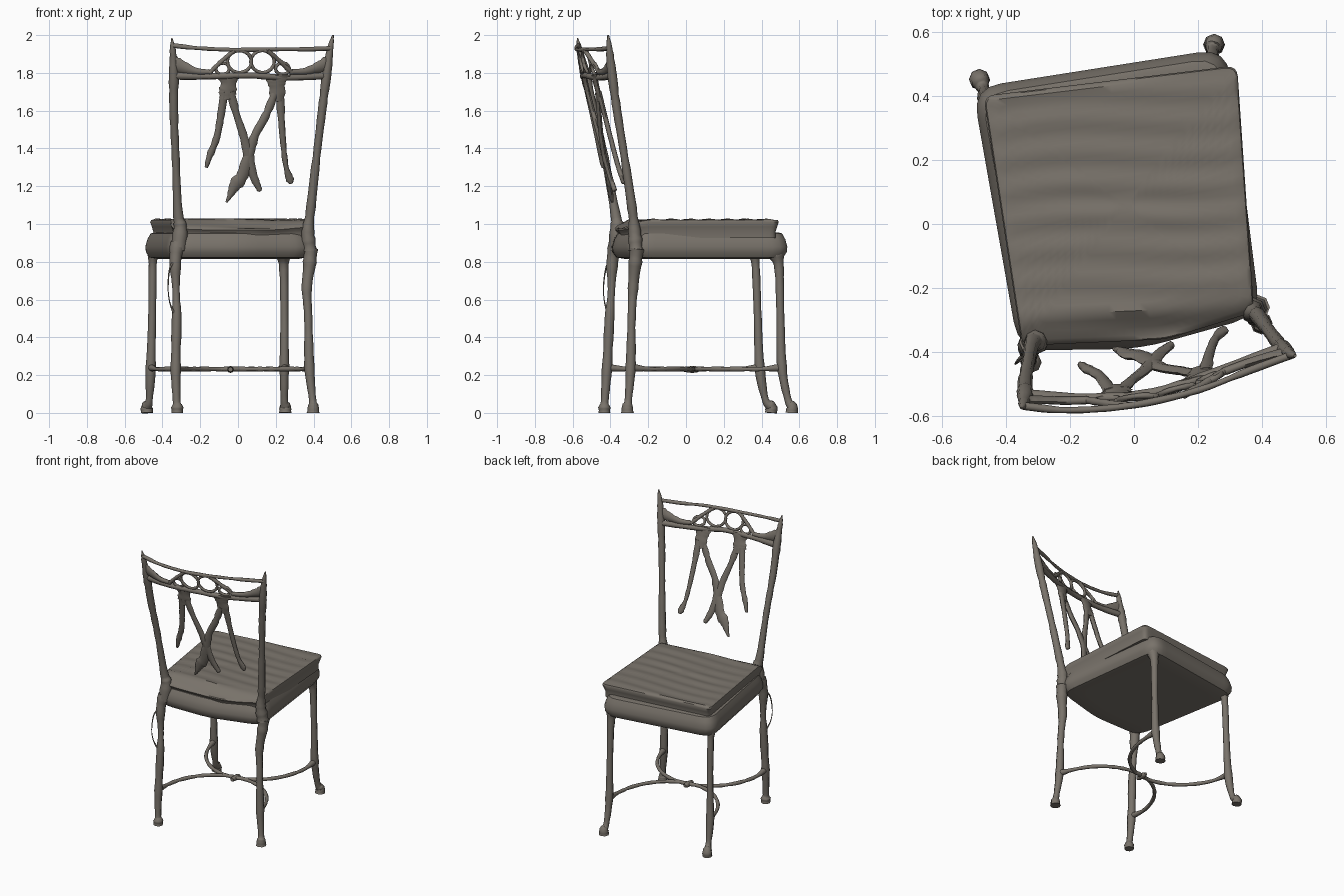
import bpy, bmesh, math, random
from mathutils import Vector

if "Cube" in bpy.data.objects:
    bpy.data.objects.remove(bpy.data.objects["Cube"])

random.seed(4)
METAL = bpy.data.materials.new("taupe")
METAL.diffuse_color = (0.19, 0.17, 0.145, 1)
METAL.use_nodes = True
METAL.node_tree.nodes["Principled BSDF"].inputs["Base Color"].default_value = METAL.diffuse_color


def make_object(name, bm, angle=40):
    bmesh.ops.recalc_face_normals(bm, faces=bm.faces)
    mesh = bpy.data.meshes.new(name)
    bm.to_mesh(mesh)
    bm.free()
    mesh.materials.append(METAL)
    ob = bpy.data.objects.new(name, mesh)
    bpy.context.collection.objects.link(ob)
    bpy.ops.object.select_all(action='DESELECT')
    ob.select_set(True)
    bpy.context.view_layer.objects.active = ob
    bpy.ops.object.shade_smooth_by_angle(angle=math.radians(angle))
    return ob


def spline(pts, steps):
    """Catmull-Rom resampling of (x, y, z, radius) points."""
    v = [Vector(p) for p in pts]
    v = [v[0] * 2 - v[1]] + v + [v[-1] * 2 - v[-2]]
    out = []
    for i in range(1, len(v) - 2):
        a, b, c, d = v[i - 1:i + 3]
        for s in range(steps):
            t = s / steps
            out.append(0.5 * (2 * b + (c - a) * t + (2 * a - 5 * b + 4 * c - d) * t ** 2
                              + (3 * b - a - 3 * c + d) * t ** 3))
    return out + [v[-2]]


def tube(name, pts, ref=(0, 1, 0), thick=None, steps=5, sides=8, closed=False, rough=0.12):
    """Hand-forged bar; radius lies across ref, thick (if given) along ref."""
    path = pts if closed else spline(pts, steps)
    path = [Vector(p) for p in path]
    pos = [p.to_3d() for p in path]
    bm, rings, n = bmesh.new(), [], len(path)
    for i, p in enumerate(pos):
        if closed:
            tan = pos[(i + 1) % n] - pos[i - 1]
        else:
            tan = pos[min(i + 1, n - 1)] - pos[max(i - 1, 0)]
        side = tan.cross(Vector(ref)).normalized()
        nor = side.cross(tan).normalized()
        r = max(path[i][3], 0.002) * random.uniform(1 - rough, 1 + rough)
        t = min(r, thick) if thick else r
        rings.append([bm.verts.new(p + side * r * math.cos(a) + nor * t * math.sin(a))
                      for a in (2 * math.pi * k / sides for k in range(sides))])
    for i in range(n if closed else n - 1):
        a, b = rings[i], rings[(i + 1) % n]
        for k in range(sides):
            bm.faces.new((a[k], a[(k + 1) % sides], b[(k + 1) % sides], b[k]))
    if not closed:
        bm.faces.new(rings[0])
        bm.faces.new(rings[-1])
    return make_object(name, bm, 60)


def cushion(name, corners, round_r, layers, ripple=0.0, back_drop=0.0):
    """Rounded outline lofted through (inset, z) layers, then closed top and bottom."""
    c = [Vector(p) for p in corners]
    outline = []
    for i, p in enumerate(c):
        to_a, to_b = (c[i - 1] - p), (c[(i + 1) % len(c)] - p)
        a = p + to_a.normalized() * min(round_r, to_a.length * 0.45)
        b = p + to_b.normalized() * min(round_r, to_b.length * 0.45)
        outline += [a.lerp(p, t).lerp(p.lerp(b, t), t) for t in (0, .25, .5, .75, 1)]
        nxt = c[(i + 1) % len(c)]
        end = nxt - to_b.normalized() * min(round_r, to_b.length * 0.45)
        m = max(2, int((end - b).length / 0.03))
        outline += [b.lerp(end, k / m) for k in range(1, m)]
    mid = sum(outline, Vector((0, 0))) / len(outline)
    z1 = layers[-1][1]
    # rows of (scale, height, is_top)
    rows = [(s, layers[0][1], False) for s in (0.3, 0.7)]
    rows += [(1 - inset / 0.4, z, False) for inset, z in layers]
    rows += [(0.97 - layers[-1][0] / 0.4 - 0.06 * k, z1 + 0.004, True) for k in range(16)]
    bm, rings = bmesh.new(), []
    for s, z, is_top in rows:
        ring = []
        for p in outline:
            q = mid + (p - mid) * s
            along = q.y - 0.12 * q.x
            dz = ripple * math.sin(along * 2 * math.pi / 0.1 + 2 * math.sin(5 * q.x)) if is_top else 0
            if z > 0.95:
                dz -= back_drop * min(1, max(0, (-0.27 - along) / 0.08)) * (z - 0.92) / 0.1
            ring.append(bm.verts.new((q.x, q.y, z + dz)))
        rings.append(ring)
    n = len(outline)
    for a, b in zip(rings, rings[1:]):
        for k in range(n):
            bm.faces.new((a[k], a[(k + 1) % n], b[(k + 1) % n], b[k]))
    bm.faces.new(rings[0])
    bm.faces.new(rings[-1])
    return make_object(name, bm)


# Seat: lower padded base and upper cushion with soft ripples
cushion("seat_base", [(-0.505, 0.425), (0.29, 0.55), (0.395, -0.285), (0.02, -0.39), (-0.36, -0.395)], 0.09,
        [(0.06, 0.815), (0.02, 0.823), (0.003, 0.85), (0, 0.88), (0.01, 0.92), (0.025, 0.95)])
cushion("seat_cushion", [(-0.47, 0.40), (0.322, 0.495), (0.375, -0.275), (0.1, -0.36), (-0.35, -0.38)], 0.035,
        [(0.015, 0.925), (0.015, 0.96), (0.008, 0.985), (0, 1.01), (0.004, 1.02)], 0.004, 0.045)

# Legs: top, stretcher joint, ankle, flared foot
legs = {
    "front_leg_left": [(-0.45, 0.36, 0.85, .032), (-0.452, 0.37, 0.76, .021), (-0.455, 0.38, 0.5, .021),
                       (-0.462, 0.39, 0.24, .026), (-0.47, 0.42, 0.07, .019)],
    "front_leg_right": [(0.24, 0.475, 0.85, .045), (0.243, 0.493, 0.76, .024), (0.246, 0.5, 0.5, .021),
                        (0.245, 0.508, 0.24, .026), (0.245, 0.54, 0.07, .019)],
    "back_leg_left": [(-0.32, -0.37, 0.9, .04), (-0.332, -0.39, 0.8, .032), (-0.328, -0.395, 0.65, .02),
                      (-0.325, -0.405, 0.5, .024), (-0.33, -0.418, 0.24, .026), (-0.325, -0.43, 0.07, .02)],
    "back_leg_right": [(0.385, -0.26, 0.87, .038), (0.378, -0.27, 0.78, .034), (0.364, -0.28, 0.66, .028),
                       (0.372, -0.288, 0.5, .021), (0.378, -0.293, 0.24, .026), (0.395, -0.305, 0.07, .02)],
}
feet = {"front_leg_left": (-0.482, 0.45), "front_leg_right": (0.25, 0.56),
        "back_leg_left": (-0.322, -0.432), "back_leg_right": (0.398, -0.31)}
for name, pts in legs.items():
    fx, fy = feet[name]
    tube(name, pts + [(fx, fy, 0.035, .03), (fx, fy, 0.0, .033)], rough=0.08)

# Thin side loop on one back leg
tube("leg_loop", [(-0.335, -0.40, 0.81, .008), (-0.362, -0.425, 0.76, .004), (-0.37, -0.437, 0.66, .003),
                  (-0.36, -0.43, 0.58, .003), (-0.335, -0.41, 0.52, .008)])

# Stretchers: two half-round bars meeting in the middle
for name, a, b, apex in (("back_stretcher", (-0.33, -0.418), (0.378, -0.293), (-0.04, 0.035)),
                         ("front_stretcher", (-0.462, 0.39), (0.245, 0.508), (-0.04, 0.025))):
    a, b, apex = Vector(a), Vector(b), Vector(apex)
    mid = (a + b) / 2
    arc = [mid + (b - a) / 2 * -math.cos(t) + (apex - mid) * math.sin(t)
           for t in (math.pi * k / 12 for k in range(13))]
    tube(name, [(p.x, p.y, 0.232 if 0 < k < 12 else 0.24, .012 if 0 < k < 12 else .02)
                for k, p in enumerate(arc)], ref=(0, 0, 1), steps=3)
tube("stretcher_joint", [(-0.04, -0.01, 0.23, .012), (-0.04, 0.03, 0.23, .019), (-0.04, 0.07, 0.23, .012)],
     ref=(0, 0, 1))

# Back surface: curved in plan and leaning backwards
PLAN = [(-0.36, -0.53), (-0.2, -0.548), (-0.06, -0.54), (0.06, -0.527), (0.16, -0.502),
        (0.28, -0.456), (0.40, -0.41), (0.52, -0.365)]


def on_back(x, z, r):
    for (x0, y0), (x1, y1) in zip(PLAN, PLAN[1:]):
        if x <= x1:
            break
    y = y0 + (y1 - y0) * (x - x0) / (x1 - x0)
    return (x, y - 0.225 * (z - 1.78), z, r)


NORMAL = (-0.15, 0.95, 0.22)


def back_bar(name, pts, thick=0.013, **kw):
    return tube(name, [on_back(*p) for p in pts], ref=NORMAL, thick=thick, **kw)


# Back posts with pointed tips
tube("back_post_left", [(-0.315, -0.37, 0.86, .042), (-0.305, -0.365, 0.98, .038), (-0.318, -0.375, 1.06, .024),
                        (-0.33, -0.43, 1.35, .02), (-0.34, -0.49, 1.6, .022), (-0.34, -0.53, 1.78, .026),
                        (-0.345, -0.562, 1.92, .016), (-0.35, -0.575, 1.985, .003)], rough=0.1)
tube("back_post_right", [(0.38, -0.265, 0.86, .038), (0.37, -0.272, 0.96, .034), (0.385, -0.285, 1.08, .024),
                         (0.415, -0.325, 1.35, .021), (0.445, -0.365, 1.6, .021), (0.468, -0.39, 1.78, .024),
                         (0.487, -0.405, 1.92, .017), (0.503, -0.412, 2.0, .005)], rough=0.1)

# Rails across the back
back_bar("top_rail", [(-0.345, 1.945, .013), (-0.2, 1.93, .010), (0, 1.922, .012), (0.2, 1.925, .010),
                      (0.36, 1.925, .011), (0.49, 1.93, .014)])
back_bar("lower_rail", [(-0.34, 1.785, .02), (-0.15, 1.782, .018), (0.06, 1.787, .016), (0.25, 1.775, .018),
                        (0.47, 1.785, .021)], thick=0.018)

# Openwork between the rails: corner scrolls and oval rings
for side, x0, sx in (("left", -0.34, 1), ("right", 0.475, -1)):
    back_bar("corner_scroll_" + side, [(x0, 1.85, .04), (x0 + .05 * sx, 1.83, .03), (x0 + .12 * sx, 1.808, .018),
                                       (x0 + .19 * sx, 1.805, .014)])
    back_bar("ring_arm_" + side, [(x0 + .19 * sx, 1.80, .013), (x0 + .235 * sx, 1.845, .012),
                                  (x0 + .28 * sx, 1.885, .012), (x0 + .32 * sx, 1.918, .013)])
for i, (cx, cz, rx, rz) in enumerate([(0.008, 1.86, .064, .058), (0.13, 1.86, .062, .058),
                                      (-0.082, 1.822, .036, .03), (0.235, 1.822, .036, .03)]):
    loop = [on_back(cx + rx * math.cos(t), cz + rz * math.sin(t), .009)
            for t in (2 * math.pi * k / 24 for k in range(24))]
    tube("oval_ring_%d" % (i + 1), loop, ref=NORMAL, closed=True)

# Splats: two forked stems, inner branches crossing
back_bar("stem_left", [(-0.05, 1.79, .07), (-0.05, 1.745, .045), (-0.055, 1.70, .045), (-0.06, 1.66, .035)])
back_bar("stem_right", [(0.205, 1.79, .07), (0.205, 1.745, .045), (0.208, 1.70, .045), (0.205, 1.65, .03)])
back_bar("outer_splat_left", [(-0.072, 1.70, .025), (-0.09, 1.58, .021), (-0.112, 1.46, .018),
                              (-0.15, 1.36, .018), (-0.168, 1.30, .008)])
back_bar("outer_splat_right", [(0.222, 1.70, .025), (0.23, 1.55, .019), (0.242, 1.4, .016),
                               (0.255, 1.3, .014), (0.275, 1.235, .020), (0.28, 1.215, .01)])
back_bar("inner_splat_left", [(-0.04, 1.70, .025), (-0.008, 1.58, .02), (0.025, 1.48, .022), (0.055, 1.37, .026),
                              (0.08, 1.26, .022), (0.11, 1.19, .016), (0.118, 1.175, .008)])
back_bar("inner_splat_right", [(0.195, 1.69, .022), (0.145, 1.57, .021), (0.09, 1.47, .024), (0.06, 1.37, .027),
                               (0.025, 1.26, .034), (-0.015, 1.205, .034), (-0.045, 1.145, .013),
                               (-0.062, 1.115, .006)])
